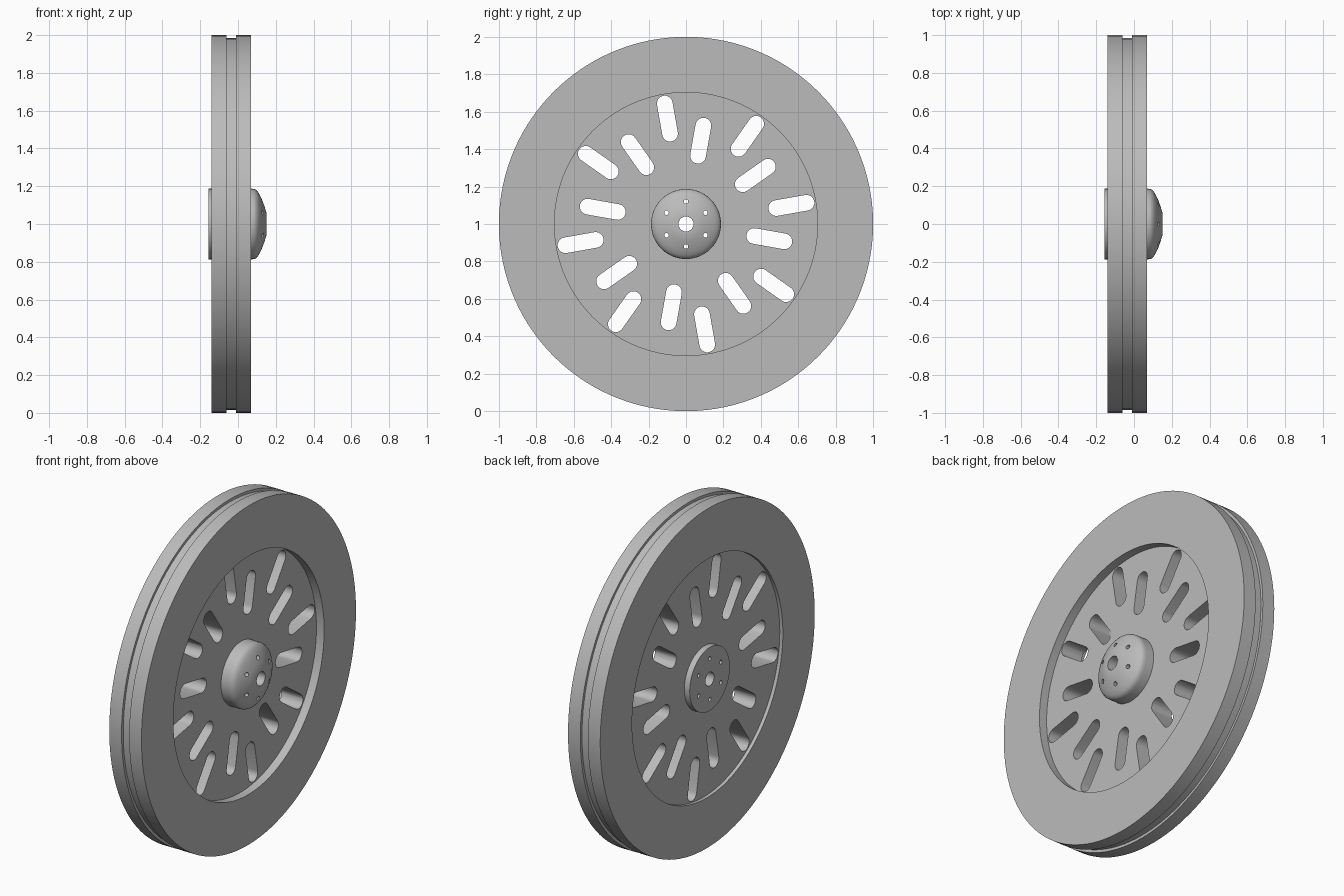
import bpy, bmesh
from math import sin, cos, pi, radians
from mathutils import Matrix, Vector

cube = bpy.data.objects.get("Cube")
if cube:
    bpy.data.objects.remove(cube, do_unlink=True)

grey = bpy.data.materials.new("machined grey")
grey.use_nodes = True
COLOUR = (0.5, 0.5, 0.5, 1)
grey.diffuse_color = COLOUR
grey.node_tree.nodes["Principled BSDF"].inputs["Base Color"].default_value = COLOUR

AXLE = Vector((0, 0, 1))


def add_object(name, bm):
    bmesh.ops.recalc_face_normals(bm, faces=bm.faces[:])
    mesh = bpy.data.meshes.new(name)
    bm.to_mesh(mesh)
    bm.free()
    mesh.materials.append(grey)
    obj = bpy.data.objects.new(name, mesh)
    bpy.context.collection.objects.link(obj)
    return obj


def revolve(name, profile, segments):
    """Spin a closed (x, radius) profile about the axle."""
    bm = bmesh.new()
    rings = []
    for i in range(segments):
        a = 2 * pi * i / segments
        rings.append([bm.verts.new((x, r * cos(a), 1 + r * sin(a))) for x, r in profile])
    n = len(profile)
    for i, ring in enumerate(rings):
        nxt = rings[(i + 1) % segments]
        for j in range(n):
            k = (j + 1) % n
            bm.faces.new((ring[j], ring[k], nxt[k], nxt[j]))
    return add_object(name, bm)


def add_prism(bm, outline):
    """Extrude a (y, z) outline along x, long enough to cut right through."""
    face = bm.faces.new([bm.verts.new((-0.4, y, 1 + z)) for y, z in outline])
    out = bmesh.ops.extrude_face_region(bm, geom=[face])
    moved = [v for v in out["geom"] if isinstance(v, bmesh.types.BMVert)]
    bmesh.ops.translate(bm, verts=moved, vec=(0.8, 0, 0))


def slot_outline(angle, mid, half, radius, steps=10):
    """Rounded slot lying along a spoke direction; half = 0 gives a circle."""
    points = []
    for end in (1, -1):
        for i in range(steps + 1):
            t = pi * i / steps - pi / 2
            u = mid + end * (half + radius * cos(t))
            v = end * radius * sin(t)
            if half == 0 and i == steps:
                continue
            points.append((u * cos(angle) - v * sin(angle), u * sin(angle) + v * cos(angle)))
    return points


def cut(obj, name, outlines):
    bm = bmesh.new()
    for outline in outlines:
        add_prism(bm, outline)
    cutter = add_object(name, bm)
    cutter.hide_render = True
    mod = obj.modifiers.new("cut", "BOOLEAN")
    mod.object = cutter
    mod.solver = "EXACT"
    bpy.context.view_layer.objects.active = obj
    bpy.ops.object.modifier_apply(modifier=mod.name)
    bpy.data.objects.remove(cutter, do_unlink=True)


# Heavy rim with a narrow groove round its tread
rim = revolve("rim", [(-0.14, 0.703), (-0.14, 1), (-0.06, 1), (-0.06, 0.984),
                      (-0.01, 0.984), (-0.01, 1), (0.07, 1), (0.07, 0.703)], 120)

# Recessed web with two staggered rings of slots
web = revolve("web", [(-0.12, 0.18), (-0.12, 0.703), (0.02, 0.703), (0.02, 0.18)], 120)
slots = []
for i in range(8):
    slots.append(slot_outline(radians(10 + 45 * i), 0.572, 0.082, 0.042))
    slots.append(slot_outline(radians(35 + 45 * i), 0.452, 0.082, 0.042))
cut(web, "slot_cutter", slots)

# Domed hub with an axle bore and six bolt holes
dome = [(0.07, 0.187), (0.085, 0.186), (0.097, 0.18), (0.108, 0.167), (0.119, 0.147),
        (0.13, 0.122), (0.14, 0.094), (0.15, 0.062)]
hub = revolve("hub", [(-0.155, 0.04), (-0.155, 0.187)] + dome + [(0.15, 0.04)], 72)
cut(hub, "bolt_cutter", [slot_outline(radians(30 + 60 * i), 0.12, 0, 0.012, 8) for i in range(6)])

# Smooth round surfaces, crisp edges
for obj in (rim, web, hub):
    bpy.ops.object.select_all(action="DESELECT")
    obj.select_set(True)
    bpy.context.view_layer.objects.active = obj
    bpy.ops.object.shade_smooth_by_angle(angle=radians(30))
